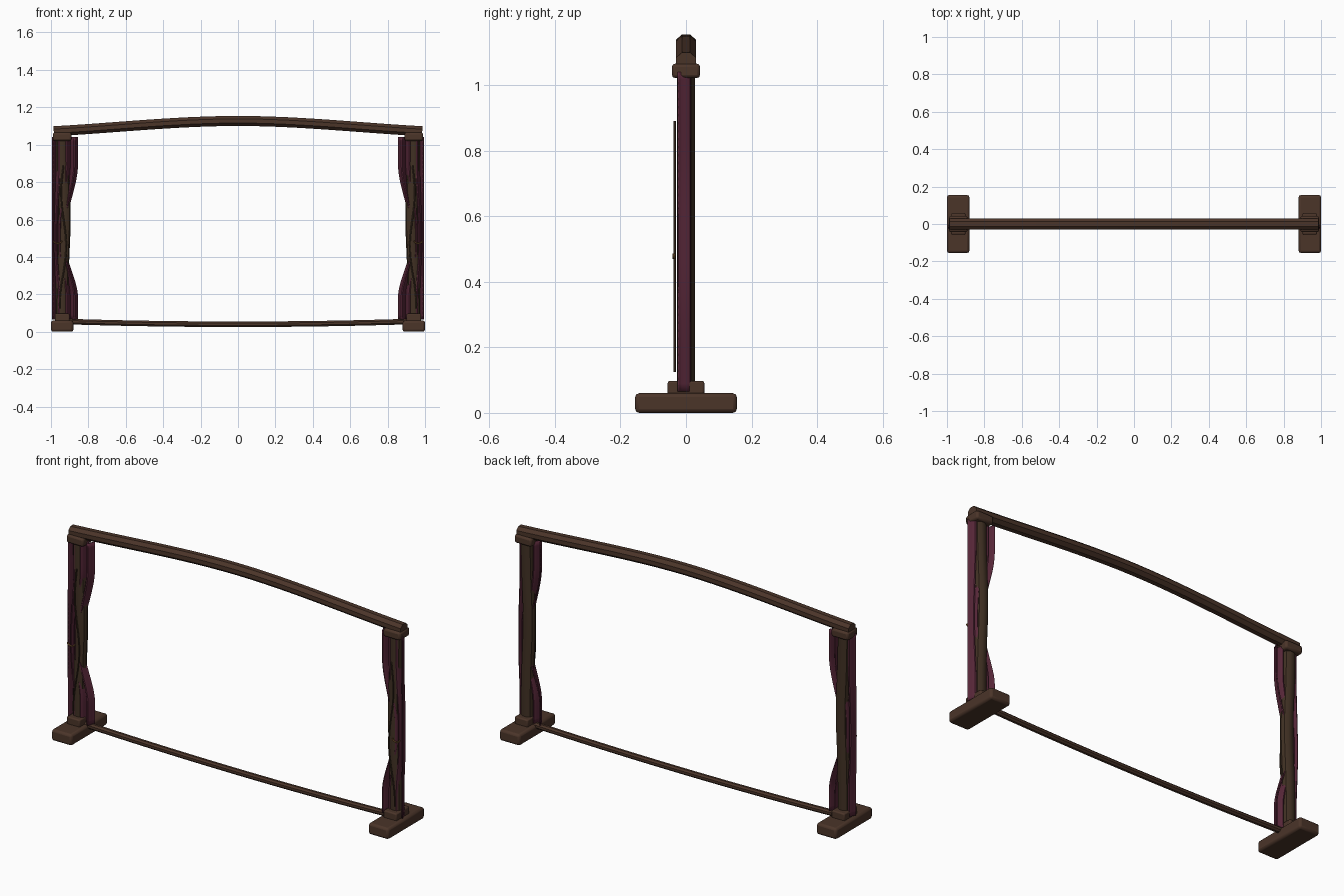
import bpy, bmesh, math
from mathutils import Vector

old = bpy.data.objects.get("Cube")
if old:
    bpy.data.objects.remove(old, do_unlink=True)


def material(name, rgb):
    m = bpy.data.materials.new(name)
    m.use_nodes = True
    m.diffuse_color = (*rgb, 1)
    m.node_tree.nodes["Principled BSDF"].inputs["Base Color"].default_value = (*rgb, 1)
    return m


wood = material("brown wood", (0.070, 0.035, 0.022))
dark_wood = material("dark wood", (0.052, 0.030, 0.017))
cloth = material("wine cloth", (0.095, 0.020, 0.040))
gold = material("dull gold", (0.25, 0.12, 0.04))


def finish(name, bm, mat):
    bmesh.ops.recalc_face_normals(bm, faces=bm.faces[:])
    mesh = bpy.data.meshes.new(name)
    bm.to_mesh(mesh)
    bm.free()
    ob = bpy.data.objects.new(name, mesh)
    bpy.context.collection.objects.link(ob)
    mesh.materials.append(mat)
    bpy.ops.object.select_all(action="DESELECT")
    bpy.context.view_layer.objects.active = ob
    ob.select_set(True)
    bpy.ops.object.shade_smooth_by_angle(angle=math.radians(35))
    return ob


def block(name, centre, size, bevel):
    bm = bmesh.new()
    bmesh.ops.create_cube(bm, size=1)
    for v in bm.verts:
        v.co = Vector(centre) + v.co * Vector(size)
    ob = finish(name, bm, wood)
    mod = ob.modifiers.new("soft edges", "BEVEL")
    mod.width, mod.segments = bevel, 2
    return ob


def rod(name, path, ry, rn, sides, mat):
    """Sweep an elliptical section along a path lying in the xz plane."""
    bm = bmesh.new()
    rings = []
    for i, p in enumerate(path):
        t = (path[min(i + 1, len(path) - 1)] - path[max(i - 1, 0)]).normalized()
        n = t.cross(Vector((0, 1, 0)))
        angles = [math.tau * (k + 0.5) / sides for k in range(sides)]
        rings.append([bm.verts.new(p + Vector((0, ry * math.cos(a), 0)) + n * rn * math.sin(a))
                      for a in angles])
    for a, b in zip(rings, rings[1:]):
        for k in range(sides):
            bm.faces.new((a[k], a[k - 1], b[k - 1], b[k]))
    bm.faces.new(rings[0])
    bm.faces.new(rings[-1])
    return finish(name, bm, mat)


def smooth(a, b, t):
    t = max(0, min(1, (t - a) / (b - a)))
    return t * t * (3 - 2 * t)


def post_x(z):
    return 0.940 - 0.012 * math.exp(-((z - 0.6) / 0.22) ** 2)


def curtain(name, s):
    # Pleated sheet, drawn in around the tie height
    bm = bmesh.new()
    cols, rows = 40, 40
    grid = []
    for j in range(rows + 1):
        z = 0.065 + 0.975 * j / rows
        pinch = smooth(0.18, 0.46, z) * (1 - smooth(0.54, 0.90, z))
        inner = 0.857 + 0.065 * pinch
        row = []
        for i in range(cols + 1):
            u = i / cols
            x = inner + (0.993 - inner) * u
            y = -0.006 + 0.018 * math.cos(u * math.tau * 3.5)
            row.append(bm.verts.new((s * x, y, z)))
        grid.append(row)
    for a, b in zip(grid, grid[1:]):
        for i in range(cols):
            bm.faces.new((a[i], a[i + 1], b[i + 1], b[i]))
    ob = finish(name, bm, cloth)
    mod = ob.modifiers.new("cloth thickness", "SOLIDIFY")
    mod.thickness, mod.offset = 0.006, 0


# Arched top beam and sagging floor rail
xs = [-0.985 + 1.97 * i / 24 for i in range(25)]
rod("top_beam", [Vector((x, 0, 1.072 + 0.055 * (1 - smooth(0, 1.3, abs(x)) / smooth(0, 1.3, 0.985))))
                 for x in xs], 0.033, 0.029, 8, wood)
rod("floor_rail", [Vector((x * 0.93, 0, 0.040 + 0.015 * x * x)) for x in xs], 0.016, 0.016, 8, wood)

for side, s in (("left", 1), ("right", -1)):
    # Foot, base collar and capital
    block(side + "_foot", (s * 0.94, 0, 0.03), (0.12, 0.31, 0.06), 0.012)
    block(side + "_base_collar", (s * 0.94, 0, 0.076), (0.078, 0.112, 0.042), 0.006)
    block(side + "_capital", (s * 0.94, 0, 1.043), (0.10, 0.086, 0.044), 0.010)

    # Gently bowed post
    zs = [0.07 + 0.97 * j / 20 for j in range(21)]
    rod(side + "_post", [Vector((s * post_x(z), 0, z)) for z in zs], 0.029, 0.033, 10, dark_wood)

    curtain(side + "_curtain", s)

    # Thin twining strip on the face of the post
    zs = [0.125 + 0.765 * j / 30 for j in range(31)]
    rod(side + "_post_strip",
        [Vector((s * (post_x(z) + 0.014 * math.sin(z * 11)), -0.034, z)) for z in zs],
        0.004, 0.004, 6, dark_wood)

    # Small drooping tie hook
    arc = [math.pi * (1 + k / 10) for k in range(11)]
    rod(side + "_tie_hook",
        [Vector((s * 0.964 + 0.021 * math.cos(a), -0.037, 0.486 + 0.014 * math.sin(a))) for a in arc],
        0.005, 0.004, 6, gold)
